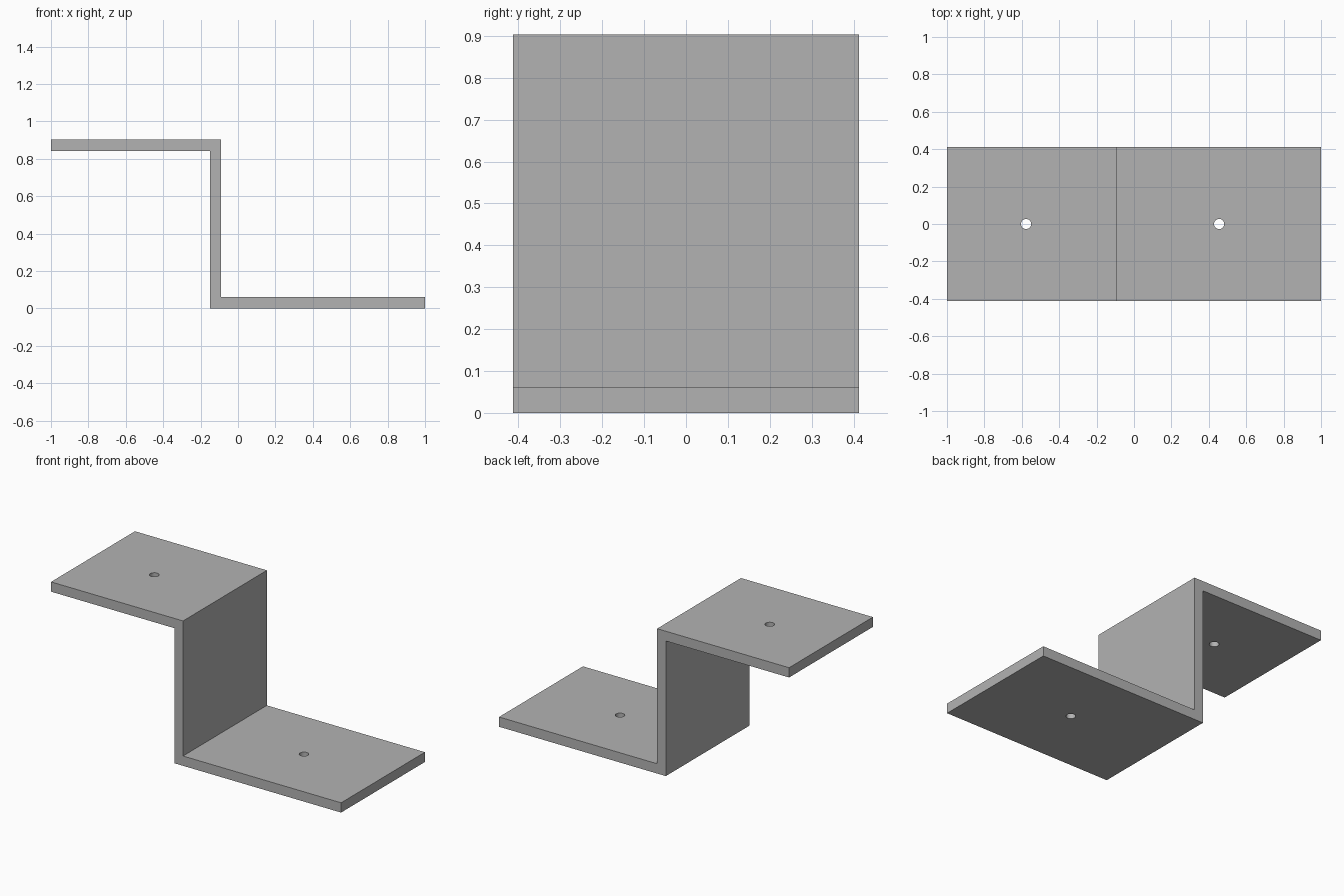
import bpy
import bmesh

cube = bpy.data.objects.get("Cube")
if cube:
    bpy.data.objects.remove(cube, do_unlink=True)

HEIGHT, THICK, HALF_DEPTH = 0.903, 0.061, 0.413
WALL_LEFT, WALL_RIGHT = -0.15, -0.09
HOLE_RADIUS = 0.027

grey = bpy.data.materials.new("plain grey")
grey.use_nodes = True
grey.diffuse_color = (0.45, 0.45, 0.45, 1)
grey.node_tree.nodes["Principled BSDF"].inputs["Base Color"].default_value = grey.diffuse_color


def add_object(name, bm):
    bmesh.ops.recalc_face_normals(bm, faces=bm.faces)
    mesh = bpy.data.meshes.new(name)
    bm.to_mesh(mesh)
    bm.free()
    mesh.materials.append(grey)
    obj = bpy.data.objects.new(name, mesh)
    bpy.context.collection.objects.link(obj)
    return obj


# Stepped bracket: a Z-shaped profile extruded along its depth
profile = [
    (-1, HEIGHT), (-1, HEIGHT - THICK), (WALL_LEFT, HEIGHT - THICK), (WALL_LEFT, 0),
    (1, 0), (1, THICK), (WALL_RIGHT, THICK), (WALL_RIGHT, HEIGHT),
]
bm = bmesh.new()
face = bm.faces.new([bm.verts.new((x, -HALF_DEPTH, z)) for x, z in profile])
extruded = bmesh.ops.extrude_face_region(bm, geom=[face])["geom"]
bmesh.ops.translate(bm, vec=(0, 2 * HALF_DEPTH, 0),
                    verts=[v for v in extruded if isinstance(v, bmesh.types.BMVert)])
bracket = add_object("bracket", bm)

# One round screw hole through each flange
for name, x, z in (("upper", -0.577, HEIGHT - THICK / 2), ("lower", 0.455, THICK / 2)):
    bm = bmesh.new()
    bmesh.ops.create_cone(bm, cap_ends=True, segments=32, radius1=HOLE_RADIUS,
                          radius2=HOLE_RADIUS, depth=THICK * 2)
    bmesh.ops.translate(bm, vec=(x, 0, z), verts=bm.verts)
    cutter = add_object(name + "_hole_cutter", bm)
    cutter.hide_render = True
    cutter.hide_set(True)
    cut = bracket.modifiers.new(name + " hole", "BOOLEAN")
    cut.operation = "DIFFERENCE"
    cut.solver = "EXACT"
    cut.object = cutter

# Apply the cuts, then smooth only the round hole walls
bpy.ops.object.select_all(action="DESELECT")
bracket.select_set(True)
bpy.context.view_layer.objects.active = bracket
for modifier in list(bracket.modifiers):
    bpy.ops.object.modifier_apply(modifier=modifier.name)
bpy.ops.object.shade_smooth_by_angle()
for helper in [o for o in bpy.data.objects if o.name.endswith("_hole_cutter")]:
    bpy.data.objects.remove(helper, do_unlink=True)
